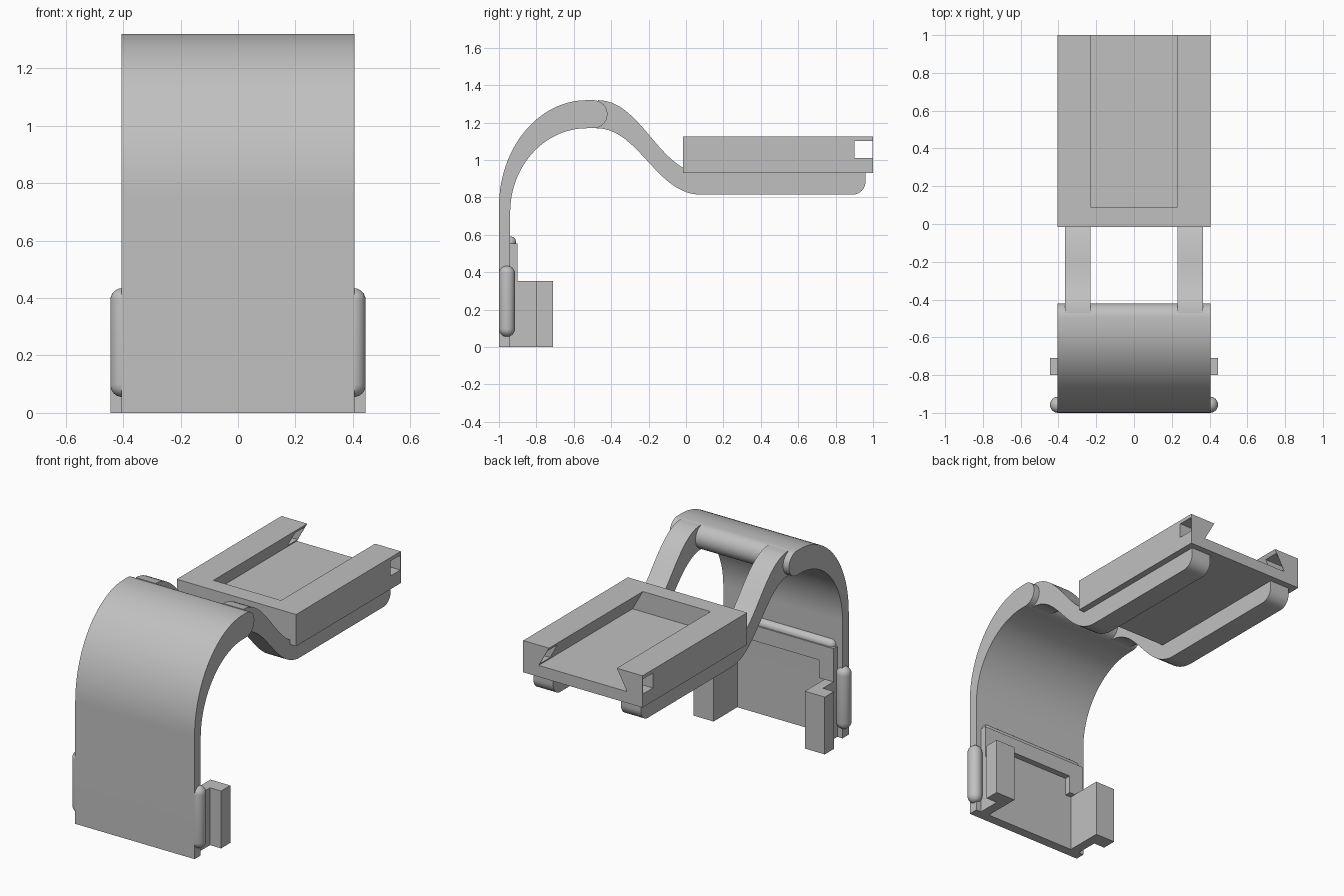
import bpy, bmesh, math
from mathutils import Vector, geometry

if "Cube" in bpy.data.objects:
    bpy.data.objects.remove(bpy.data.objects["Cube"])

grey = bpy.data.materials.new("grey plastic")
grey.diffuse_color = (0.53, 0.53, 0.53, 1)
grey.use_nodes = True
grey.node_tree.nodes["Principled BSDF"].inputs["Base Color"].default_value = grey.diffuse_color

def finish(name, bm, smooth=False):
    bmesh.ops.recalc_face_normals(bm, faces=bm.faces)
    me = bpy.data.meshes.new(name)
    bm.to_mesh(me)
    bm.free()
    ob = bpy.data.objects.new(name, me)
    bpy.context.collection.objects.link(ob)
    me.materials.append(grey)
    if smooth:
        bpy.ops.object.select_all(action='DESELECT')
        ob.select_set(True)
        bpy.context.view_layer.objects.active = ob
        bpy.ops.object.shade_smooth_by_angle(angle=math.radians(30))
    return ob

def prism(name, pts, axis, a, b, smooth=False):
    """Extrude a 2D outline along an axis; outline is (y,z), (x,z) or (x,y)."""
    bm = bmesh.new()
    def place(p, t):
        q = list(p)
        q.insert("xyz".index(axis), t)
        return bm.verts.new(q)
    face = bm.faces.new([place(p, a) for p in pts])
    moved = bmesh.ops.extrude_face_region(bm, geom=[face])["geom"]
    shift = Vector([b - a if c == axis else 0 for c in "xyz"])
    bmesh.ops.translate(bm, vec=shift, verts=[v for v in moved if isinstance(v, bmesh.types.BMVert)])
    return finish(name, bm, smooth)

def box(name, x0, x1, y0, y1, z0, z1):
    return prism(name, [(x0, y0), (x1, y0), (x1, y1), (x0, y1)], "z", z0, z1)

def arc(cy, cz, ry, rz, a0, a1, n):
    angles = [math.radians(a0 + (a1 - a0) * i / n) for i in range(n + 1)]
    return [(cy + ry * math.cos(a), cz + rz * math.sin(a)) for a in angles]

def bezier(p0, h0, h1, p1, n=20):
    pts = geometry.interpolate_bezier(*[Vector((*p, 0)) for p in (p0, h0, h1, p1)], n)
    return [(p.x, p.y) for p in pts]

def capsule(name, start, end, r):
    """Round-ended rod."""
    start, end = Vector(start), Vector(end)
    d = end - start
    half = d.length / 2
    bm = bmesh.new()
    bmesh.ops.create_uvsphere(bm, u_segments=24, v_segments=12, radius=r)
    # split the sphere at its equator and stretch the halves apart
    equator = [e for e in bm.edges if all(abs(v.co.z) < 1e-5 for v in e.verts)]
    bmesh.ops.split_edges(bm, edges=equator)
    top = {v for f in bm.faces if f.calc_center_median().z > 0 for v in f.verts}
    for v in bm.verts:
        v.co.z += half if v in top else -half
    bmesh.ops.bridge_loops(bm, edges=[e for e in bm.edges if e.is_boundary])
    rot = d.to_track_quat('Z', 'Y')
    for v in bm.verts:
        v.co = rot @ v.co + (start + end) / 2
    return finish(name, bm, True)

W = 0.405

# Curved front plate with a rounded upper lip
plate = [(-1, 0)] + arc(-0.53, 0.75, 0.47, 0.57, 180, 90, 28)
plate += arc(-0.495, 1.245, 0.075, 0.075, 90, -90, 16)
plate += arc(-0.53, 0.72, 0.41, 0.45, 90, 180, 28) + [(-0.94, 0)]
prism("curved_plate", plate, "x", -W, W, True)

# S-shaped arms running under the tray
arm = bezier((-0.47, 1.32), (-0.24, 1.32), (-0.14, 0.93), (0.09, 0.93), 28)
arm += [(0.96, 0.93)] + arc(0.89, 0.885, 0.07, 0.07, 0, -90, 10)
arm += bezier((0.08, 0.815), (-0.16, 0.815), (-0.25, 1.17), (-0.48, 1.17), 28)
for side, s in (("right", 1), ("left", -1)):
    prism(side + "_arm", arm, "x", s * 0.23, s * 0.365, True)

# Tray with a dovetail slot open at the back and a cross hole
tray = box("tray", -W, W, -0.015, 1.0, 0.93, 1.125)
slot = prism("slot_cutter", [(-0.30, 1.0), (0.30, 1.0), (0.23, 1.125), (0.23, 1.2),
                             (-0.23, 1.2), (-0.23, 1.125)], "y", 0.09, 1.1)
hole = box("hole_cutter", -0.6, 0.6, 0.9, 0.996, 1.012, 1.103)
for cutter in (slot, hole):
    mod = tray.modifiers.new(cutter.name, 'BOOLEAN')
    mod.operation, mod.solver, mod.object = 'DIFFERENCE', 'EXACT', cutter
bpy.context.view_layer.update()
cut = bpy.data.meshes.new_from_object(tray.evaluated_get(bpy.context.evaluated_depsgraph_get()))
tray.modifiers.clear()
tray.data = cut
for cutter in (slot, hole):
    bpy.data.objects.remove(cutter)

# Clip brackets, side rods and latch blocks on both sides
for side, s in (("right", 1), ("left", -1)):
    hook = [(0.31, -0.95), (0.37, -0.95), (0.37, -0.80), (0.445, -0.80), (0.445, -0.71), (0.31, -0.71)]
    prism(side + "_bracket", [(s * x, y) for x, y in hook], "z", 0, 0.352)
    capsule(side + "_side_rod", (s * 0.402, -0.957, 0.098), (s * 0.402, -0.957, 0.392), 0.043)
    box(side + "_latch_block", s * 0.27, s * 0.37, -0.95, -0.902, 0.35, 0.555)

# Cross bar with a rounded ridge on top
box("cross_bar", -0.27, 0.27, -0.95, -0.902, 0.46, 0.555)
capsule("cross_ridge", (-0.33, -0.94, 0.56), (0.33, -0.94, 0.56), 0.032)
